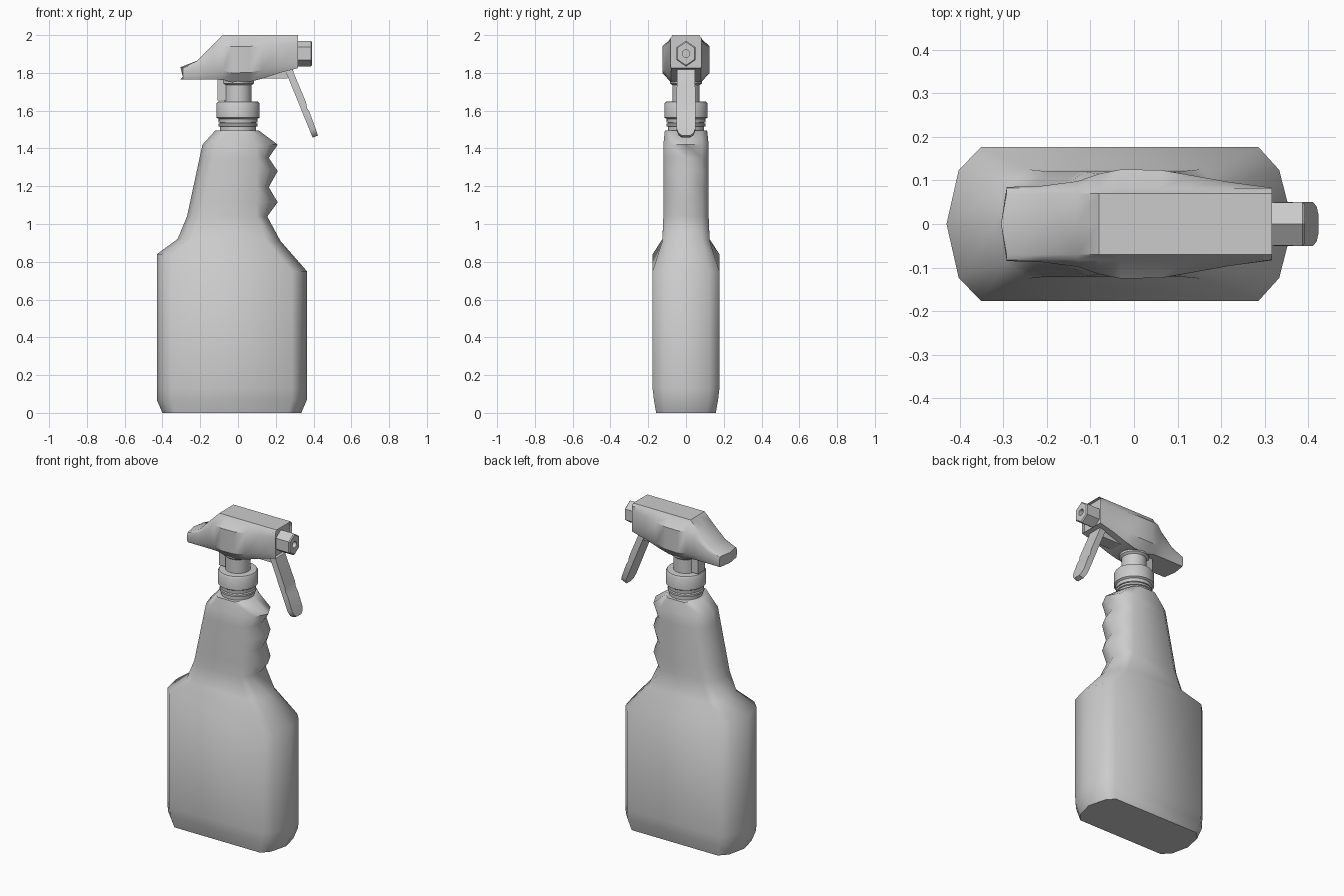
import bpy, bmesh, math

if "Cube" in bpy.data.objects:
    bpy.data.objects.remove(bpy.data.objects["Cube"])


def finish(name, bm, angle=35):
    bmesh.ops.recalc_face_normals(bm, faces=bm.faces)
    me = bpy.data.meshes.new(name)
    bm.to_mesh(me)
    bm.free()
    ob = bpy.data.objects.new(name, me)
    bpy.context.collection.objects.link(ob)
    bpy.ops.object.select_all(action='DESELECT')
    ob.select_set(True)
    bpy.context.view_layer.objects.active = ob
    bpy.ops.object.shade_smooth_by_angle(angle=math.radians(angle))
    return ob


def loft(rings):
    """Skin a list of equal-length point rings and cap both ends."""
    bm = bmesh.new()
    vs = [[bm.verts.new(p) for p in r] for r in rings]
    n = len(vs[0])
    for a, b in zip(vs, vs[1:]):
        for i in range(n):
            j = (i + 1) % n
            bm.faces.new((a[i], a[j], b[j], b[i]))
    bm.faces.new(vs[0])
    bm.faces.new(vs[-1])
    return bm


def lathe(name, profile, sides=24, x=0.0, sy=1.0):
    rings = [[(x + r * math.cos(t), sy * r * math.sin(t), z)
              for t in (2 * math.pi * i / sides for i in range(sides))]
             for r, z in profile]
    return finish(name, loft(rings))


def box(name, x0, x1, hy, z0, z1):
    rings = [[(x, -hy, z0), (x, hy, z0), (x, hy, z1), (x, -hy, z1)] for x in (x0, x1)]
    return finish(name, loft(rings))


# Bottle: slanted rings with chamfered ends
def bottle_ring(zl, zr, xl, xr, hy, left_in, right_in):
    half = [(xl + 0.35 * (left_in - xl), 0.7 * hy, zl), (left_in, hy, zl),
            (right_in, hy, zr), (xr - 0.4 * (xr - right_in), 0.7 * hy, zr)]
    back = [(x, -y, z) for x, y, z in reversed(half)]
    return [(xl, 0, zl)] + half + [(xr, 0, zr)] + back


rings = [bottle_ring(*p) for p in (
    (0, 0, -0.40, 0.335, 0.158, -0.33, 0.265),
    (0.07, 0.07, -0.43, 0.365, 0.17, -0.35, 0.285),
    (0.13, 0.13, -0.43, 0.365, 0.177, -0.35, 0.285),
    (0.84, 0.75, -0.43, 0.365, 0.177, -0.35, 0.285),
    (0.92, 0.91, -0.32, 0.225, 0.125, -0.24, 0.15))]
# Finger grip zigzag
grip = [(1.04, 0.155), (1.115, 0.21), (1.195, 0.163), (1.28, 0.21), (1.35, 0.163), (1.42, 0.21)]
for z, xr in grip:
    xl = -0.27 + (z - 1.04) * 0.215
    rings.append(bottle_ring(z, z, xl, xr, 0.12, xl + 0.075, 0.10))
rings.append(bottle_ring(1.495, 1.495, -0.12, 0.11, 0.112, -0.06, 0.05))
finish("bottle", loft(rings), 60)

# Neck and screw cap
lathe("neck", [(0.096, 1.48), (0.096, 1.515), (0.104, 1.518), (0.104, 1.53), (0.096, 1.535), (0.096, 1.56)])
lathe("screw_cap", [(0.102, 1.537), (0.104, 1.557), (0.115, 1.564), (0.115, 1.635), (0.108, 1.647), (0.07, 1.65)])

# Pump stem and rear tube
lathe("stem", [(0.072, 1.64), (0.072, 1.735), (0.085, 1.745), (0.085, 1.80)])
box("rear_tube", -0.108, -0.045, 0.035, 1.655, 1.80)


# Spray head, lofted along x with bulging sides
def head_ring(x, zb, zt, wm, bow=0.0):
    h = zt - zb
    side = [(0.07, zt), (0.082, zt - 0.08 * h), (wm, zt - 0.24 * h), (wm, zb + 0.2 * h), (0.08, zb)]
    pts = [(x, y, z) for y, z in side]
    return [(x - bow, 0, zt)] + pts + [(x - bow, 0, zb)] + [(x, -y, z) for _, y, z in reversed(pts)]


bm = loft([head_ring(*p) for p in (
    (-0.292, 1.765, 1.83, 0.085, 0.013),
    (-0.215, 1.765, 1.865, 0.087),
    (-0.13, 1.765, 1.95, 0.098),
    (-0.08, 1.763, 2.0, 0.115),
    (-0.03, 1.75, 2.0, 0.125),
    (0.06, 1.752, 2.0, 0.124),
    (0.13, 1.77, 2.0, 0.112),
    (0.22, 1.80, 2.0, 0.096),
    (0.317, 1.825, 2.0, 0.083))])
# Recessed front face
front = max(bm.faces, key=lambda f: f.calc_center_median().x)
bmesh.ops.inset_region(bm, faces=[front], thickness=0.012)
bmesh.ops.translate(bm, verts=front.verts, vec=(-0.02, 0, 0))
finish("spray_head", bm)


# Hexagonal nozzle with a spray hole
def hexagon(x, ry, rz, n=12, round_=False):
    pts = []
    for i in range(n):
        t = 2 * math.pi * i / n
        k = 1 if round_ or i % 2 == 0 else math.cos(math.pi / 6)
        pts.append((x, ry * k * math.sin(t), 1.902 + rz * k * math.cos(t)))
    return pts


finish("nozzle", loft([hexagon(0.28, 0.056, 0.068), hexagon(0.386, 0.058, 0.068),
                       hexagon(0.392, 0.052, 0.061), hexagon(0.392, 0.02, 0.02, round_=True),
                       hexagon(0.36, 0.02, 0.02, round_=True)]))

# Trigger lever and its link under the head
sections = [(0.235, 1.835, 0.285, 1.84, 0.046), (0.255, 1.80, 0.295, 1.80, 0.048),
            (0.325, 1.63, 0.36, 1.645, 0.05), (0.337, 1.60, 0.365, 1.615, 0.05),
            (0.343, 1.585, 0.378, 1.595, 0.05), (0.38, 1.495, 0.411, 1.505, 0.05),
            (0.39, 1.47, 0.419, 1.482, 0.04), (0.395, 1.457, 0.423, 1.468, 0.022)]
finish("trigger", loft([[(xa, -w, za), (xa, w, za), (xb, w, zb), (xb, -w, zb)]
                        for xa, za, xb, zb, w in sections]))
box("trigger_link", 0.08, 0.262, 0.04, 1.77, 1.83)
